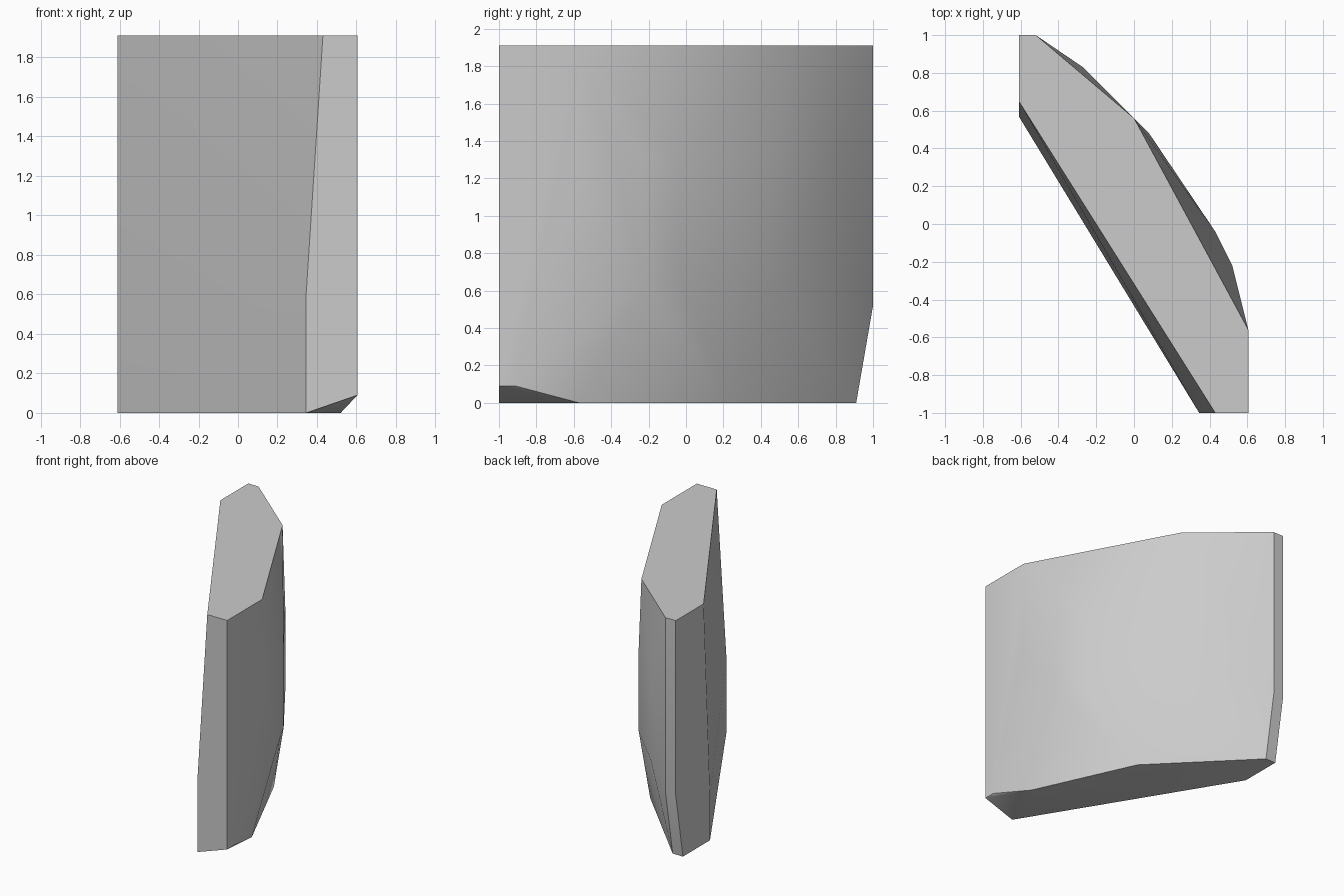
import bpy
import bmesh
from math import radians

if "Cube" in bpy.data.objects:
    bpy.data.objects.remove(bpy.data.objects["Cube"])

TOP = 1.91

# Plan outlines of the slab at its key heights
top_outline = [(-.61, .65), (-.61, 1), (-.52, 1), (0, .56),
               (.605, -.56), (.605, -1), (.43, -1)]
bulge = [(-.52, 1), (-.27, .83), (.08, .48), (.43, -.04), (.52, -.22)]
base_outline = [(-.61, .57), (-.61, .91), (-.52, .91), (.157, .226),
                (.52, -.57), (.345, -1)]

points = [(x, y, TOP) for x, y in top_outline]
points += [(x, y, z) for z in (.65, 1.3) for x, y in bulge]
points += [(x, y, 0) for x, y in base_outline]

# Bevelled lower corners and the kink in the flat front
points += [(-.61, 1, .52), (-.52, 1, .52),
           (.605, -1, .09), (.605, -.91, .09), (.605, -.58, 1.2),
           (.345, -1, .6), (-.61, .57, .35)]

# Wrap the outlines in one closed convex skin
bm = bmesh.new()
for p in points:
    bm.verts.new(p)
hull = bmesh.ops.convex_hull(bm, input=bm.verts)
loose = {v for v in hull["geom_interior"] + hull["geom_unused"]
         if isinstance(v, bmesh.types.BMVert)}
bmesh.ops.delete(bm, geom=list(loose), context='VERTS')
bmesh.ops.dissolve_limit(bm, angle_limit=radians(0.5),
                         verts=bm.verts, edges=bm.edges)
bmesh.ops.recalc_face_normals(bm, faces=bm.faces)

mesh = bpy.data.meshes.new("curved_slab")
bm.to_mesh(mesh)
bm.free()
slab = bpy.data.objects.new("curved_slab", mesh)
bpy.context.collection.objects.link(slab)

# Plain grey finish
grey = bpy.data.materials.new("light_grey")
grey.use_nodes = True
colour = (.6, .6, .6, 1)
grey.diffuse_color = colour
grey.node_tree.nodes["Principled BSDF"].inputs["Base Color"].default_value = colour
mesh.materials.append(grey)

# Soft bulge with crisp outer edges
bpy.context.view_layer.objects.active = slab
slab.select_set(True)
bpy.ops.object.shade_smooth_by_angle(angle=radians(30))
